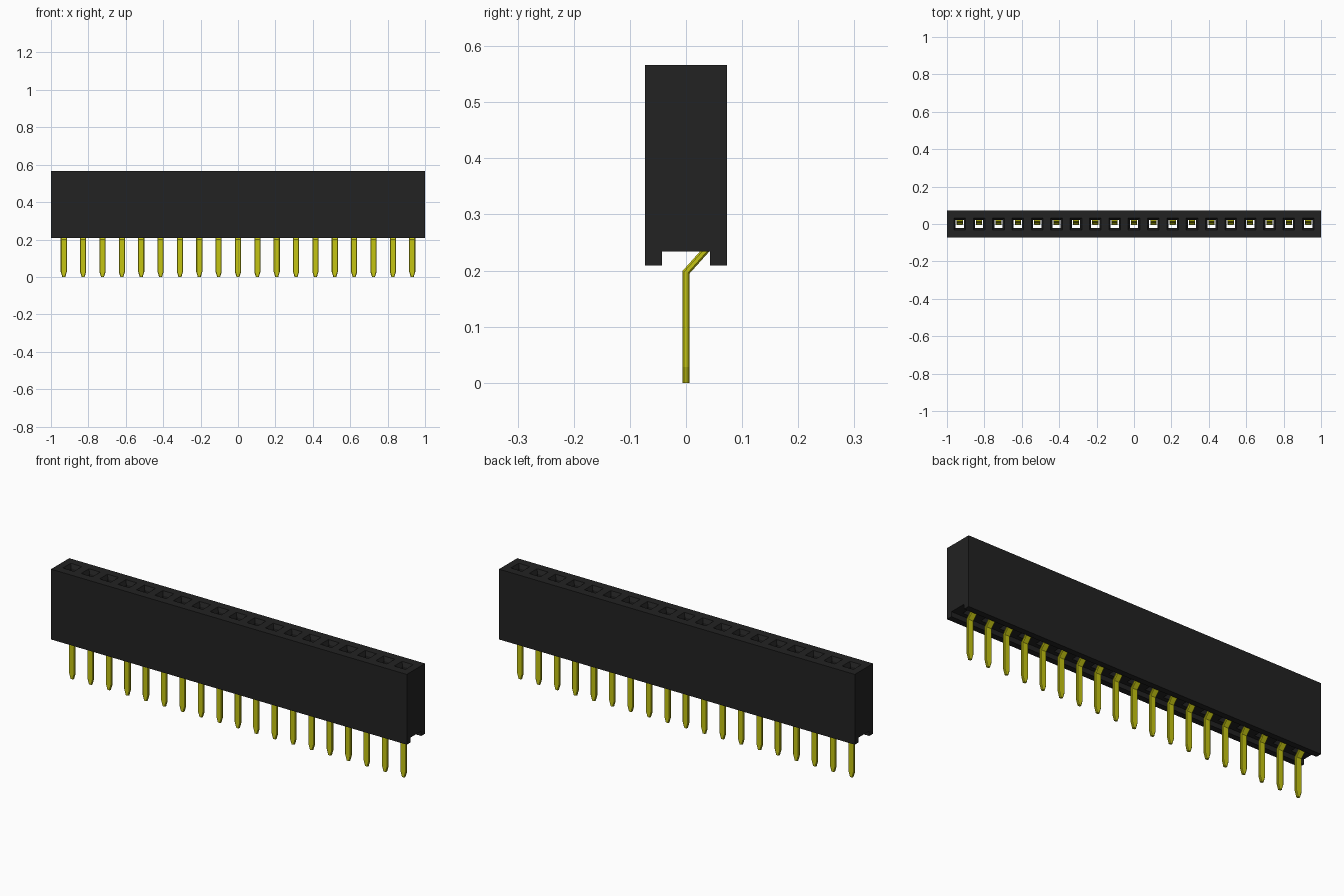
import bpy, bmesh
from mathutils import Vector

cube = bpy.data.objects.get("Cube")
if cube:
    bpy.data.objects.remove(cube, do_unlink=True)

COUNT, PITCH = 19, 0.1035
XS = [(i - (COUNT - 1) / 2) * PITCH for i in range(COUNT)]


def material(name, rgb):
    m = bpy.data.materials.new(name)
    m.use_nodes = True
    m.diffuse_color = (*rgb, 1)
    bsdf = m.node_tree.nodes["Principled BSDF"]
    bsdf.inputs["Base Color"].default_value = (*rgb, 1)
    bsdf.inputs["Roughness"].default_value = 0.6
    return m


def loft(bm, rings):
    """Skin a list of equal-length point rings and cap both ends."""
    loops = [[bm.verts.new(p) for p in ring] for ring in rings]
    for a, b in zip(loops, loops[1:]):
        for i in range(len(a)):
            j = (i + 1) % len(a)
            bm.faces.new((a[i], a[j], b[j], b[i]))
    bm.faces.new(loops[0])
    bm.faces.new(loops[-1])


def finish(bm, name, mat):
    bmesh.ops.recalc_face_normals(bm, faces=bm.faces)
    mesh = bpy.data.meshes.new(name)
    bm.to_mesh(mesh)
    bm.free()
    mesh.materials.append(mat)
    obj = bpy.data.objects.new(name, mesh)
    bpy.context.collection.objects.link(obj)
    return obj


black = material("black plastic", (0.016, 0.016, 0.016))
gold = material("yellow metal", (0.56, 0.56, 0.006))

# Housing: block with a channel along its underside
half = [(0.073, 0.566), (0.073, 0.209), (0.043, 0.209), (0.043, 0.234)]
profile = half + [(-y, z) for y, z in reversed(half)]
bm = bmesh.new()
loft(bm, [[(x, y, z) for y, z in profile] for x in (-1, 1)])
housing = finish(bm, "housing", black)

# Socket cutters: funnel mouth, square shaft, wider contact chamber
# Each level: z, half width in x, front y, back y
levels = [(0.576, 0.036, -0.036, 0.036), (0.546, 0.022, -0.022, 0.022),
          (0.530, 0.022, -0.022, 0.022), (0.528, 0.022, -0.022, 0.042),
          (0.222, 0.022, -0.022, 0.042)]
bm = bmesh.new()
for x in XS:
    loft(bm, [[(x - w, f, z), (x + w, f, z), (x + w, b, z), (x - w, b, z)]
              for z, w, f, b in levels])
cutter = finish(bm, "socket_cutter", black)
cutter.hide_render = True

cut = housing.modifiers.new("sockets", "BOOLEAN")
cut.operation = "DIFFERENCE"
cut.solver = "EXACT"
cut.object = cutter
bpy.context.view_layer.objects.active = housing
bpy.ops.object.modifier_apply(modifier=cut.name)
bpy.data.objects.remove(cutter, do_unlink=True)

# Pin: bent flat strip with chamfered corners; each station is y, z, half width
path = [(0, 0, 0.008), (0, 0.028, 0.0165), (0, 0.197, 0.0165),
        (0.035, 0.236, 0.0165), (0.035, 0.40, 0.0165),
        (0.012, 0.48, 0.0165), (0.020, 0.522, 0.0165)]
THICK, CHAMFER = 0.0062, 0.003
points = [Vector((y, z)) for y, z, w in path]
rings = []
for i, (y, z, w) in enumerate(path):
    before = (points[i] - points[max(i - 1, 0)]).normalized()
    after = (points[min(i + 1, len(path) - 1)] - points[i]).normalized()
    along = (before + after).normalized()
    miter = THICK / along.dot(after if after.length else before)
    side = Vector((along.y, -along.x)) * miter
    t = 1 - CHAMFER / THICK
    n = w - CHAMFER
    section = [(n, 1), (w, t), (w, -t), (n, -1),
               (-n, -1), (-w, -t), (-w, t), (-n, 1)]
    rings.append([(u, y + side.x * v, z + side.y * v) for u, v in section])
bm = bmesh.new()
loft(bm, rings)
pin = finish(bm, "pin", gold)

# Repeat the pin along the row
pin.location.x = XS[0]
for x in XS[1:]:
    copy = pin.copy()
    copy.location.x = x
    bpy.context.collection.objects.link(copy)
